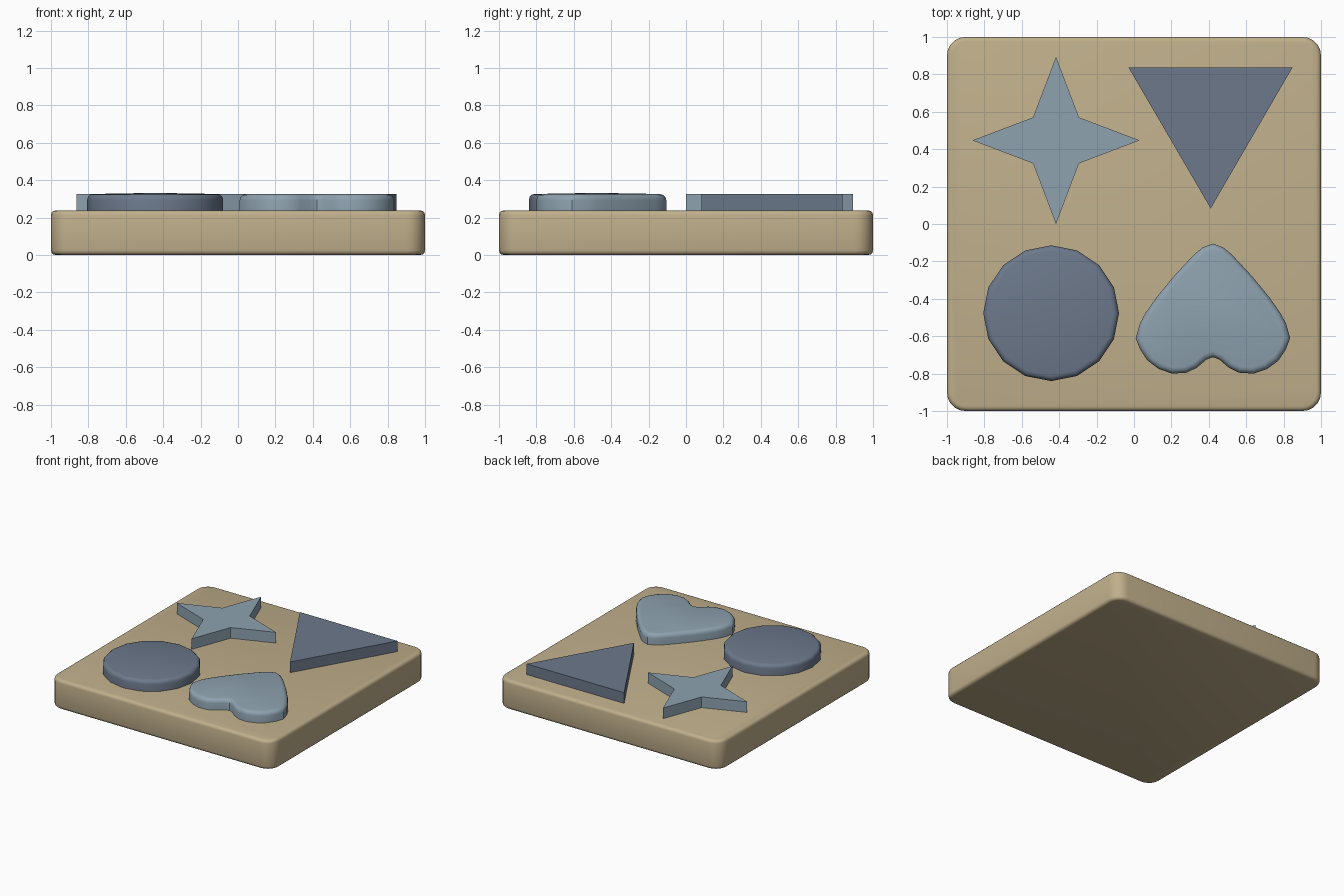
import bpy, bmesh
from math import sin, cos, pi, radians

if "Cube" in bpy.data.objects:
    bpy.data.objects.remove(bpy.data.objects["Cube"])


def material(name, rgb):
    m = bpy.data.materials.new(name)
    m.diffuse_color = (*rgb, 1)
    m.use_nodes = True
    m.node_tree.nodes["Principled BSDF"].inputs["Base Color"].default_value = m.diffuse_color
    return m


wood = material("tan", (0.53, 0.43, 0.26))
slate = material("slate", (0.15, 0.19, 0.26))
sky = material("pale_blue", (0.27, 0.36, 0.43))


def slab(name, outline, z0, z1, mat, bevel=0, both=False, dome=0):
    """Extrude an outline (counter-clockwise), optionally rounding its rims."""
    bm = bmesh.new()
    face = bm.faces.new([bm.verts.new((x, y, z0)) for x, y in outline])
    ext = bmesh.ops.extrude_face_region(bm, geom=[face], use_keep_orig=True)
    for v in ext["geom"]:
        if isinstance(v, bmesh.types.BMVert):
            v.co.z = z1
    bmesh.ops.recalc_face_normals(bm, faces=bm.faces)
    if bevel:
        mid = (z0 + z1) / 2
        rims = [e for e in bm.edges
                if abs(e.verts[0].co.z - e.verts[1].co.z) < 1e-5
                and (both or e.verts[0].co.z > mid)]
        bmesh.ops.bevel(bm, geom=rims, offset=bevel, segments=3,
                        profile=0.5, affect='EDGES')
    if dome:
        top = max(bm.faces, key=lambda f: f.calc_center_median().z)
        poke = bmesh.ops.poke(bm, faces=[top])
        for v in poke["verts"]:
            v.co.z += dome
    me = bpy.data.meshes.new(name)
    bm.to_mesh(me)
    bm.free()
    me.materials.append(mat)
    ob = bpy.data.objects.new(name, me)
    bpy.context.collection.objects.link(ob)
    bpy.context.view_layer.objects.active = ob
    ob.select_set(True)
    bpy.ops.object.shade_smooth_by_angle(angle=radians(35))
    ob.select_set(False)
    return ob


# board: rounded square with softened rims
r = 0.1
board = []
for k, (sx, sy) in enumerate([(1, 1), (-1, 1), (-1, -1), (1, -1)]):
    for i in range(6):
        a = (k + i / 5) * pi / 2
        board.append((sx * (1 - r) + r * cos(a), sy * (1 - r) + r * sin(a)))
slab("board", board, 0, 0.238, wood, 0.025, both=True)

Z0, Z1 = 0.22, 0.325

# four-pointed star
star = []
for i in range(8):
    rad = 0.447 if i % 2 == 0 else 0.174
    star.append((-0.417 + rad * cos(i * pi / 4), 0.447 + rad * sin(i * pi / 4)))
slab("star_piece", star, Z0, Z1, sky)

# triangle
slab("triangle_piece", [(-0.03, 0.838), (0.41, 0.083), (0.848, 0.838)], Z0, Z1, slate)

# disc with sixteen sides and a slightly domed top
disc = [(-0.443 + 0.363 * cos(i * pi / 8), -0.477 + 0.363 * sin(i * pi / 8))
        for i in range(16)]
slab("disc_piece", disc, Z0, 0.326, slate, 0.03, dome=0.006)

# heart: half outline from tip to notch, mirrored
half = [(0.055, -0.125), (0.1, -0.162), (0.21, -0.28), (0.3, -0.39), (0.36, -0.475),
        (0.39, -0.53), (0.413, -0.61), (0.39, -0.67), (0.35, -0.73), (0.29, -0.775),
        (0.218, -0.8), (0.14, -0.795), (0.085, -0.768), (0.035, -0.725)]
cx = 0.422
heart = [(cx, -0.105)] + [(cx + x, y) for x, y in half] + [(cx, -0.712)]
heart += [(cx - x, y) for x, y in reversed(half)]
slab("heart_piece", heart, Z0, Z1, sky, 0.032)
